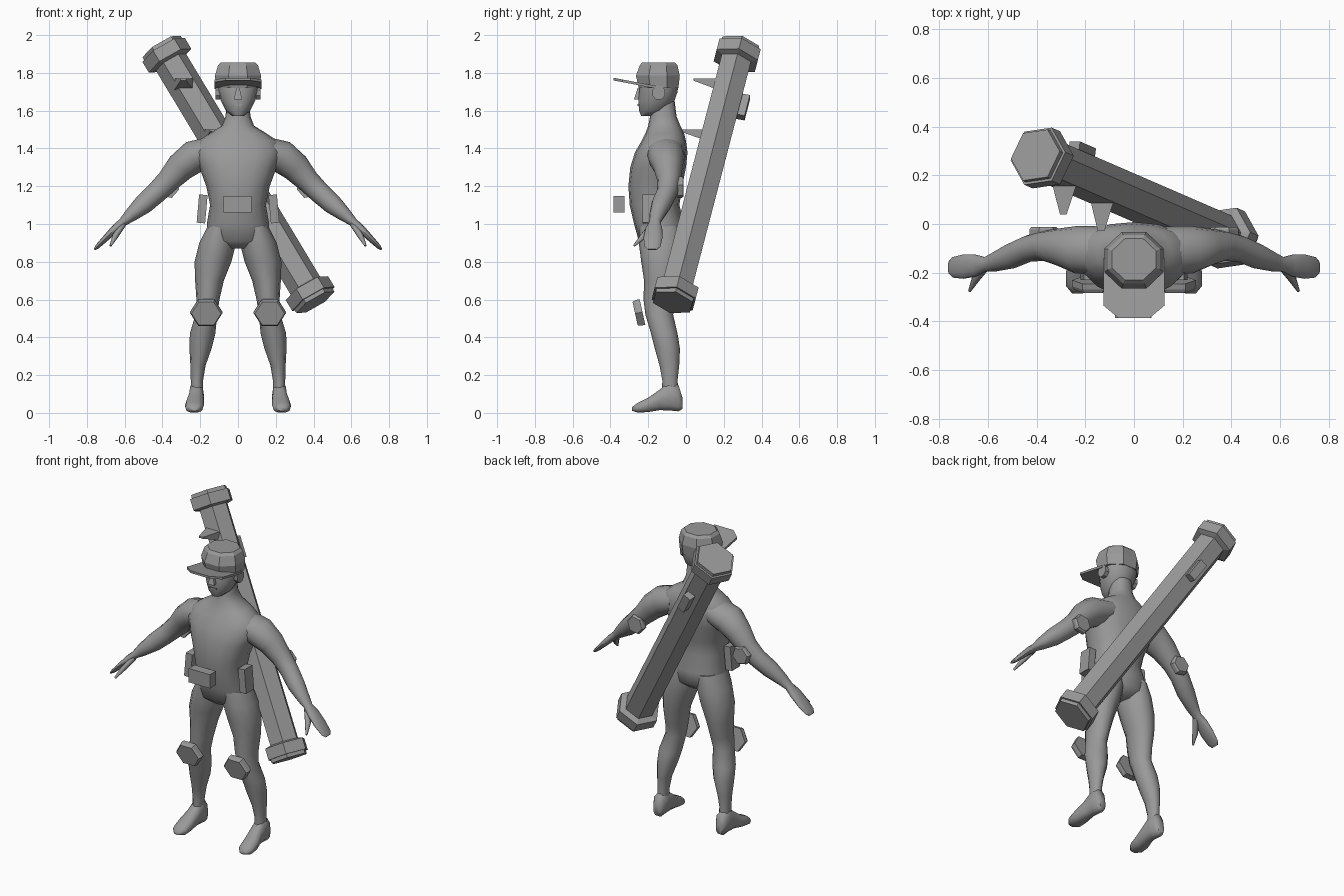
import bpy, bmesh, math
from mathutils import Vector, Matrix

if "Cube" in bpy.data.objects:
    bpy.data.objects.remove(bpy.data.objects["Cube"])

grey = bpy.data.materials.new("plain grey")
grey.diffuse_color = (0.32, 0.32, 0.32, 1)
grey.use_nodes = True
grey.node_tree.nodes["Principled BSDF"].inputs["Base Color"].default_value = grey.diffuse_color
X, Y, Z = Vector((1, 0, 0)), Vector((0, 1, 0)), Vector((0, 0, 1))


def finish(name, bm, smooth=None, mirror=False):
    bmesh.ops.recalc_face_normals(bm, faces=bm.faces)
    me = bpy.data.meshes.new(name)
    bm.to_mesh(me)
    bm.free()
    me.materials.append(grey)
    ob = bpy.data.objects.new(name, me)
    bpy.context.collection.objects.link(ob)
    if smooth:
        bpy.ops.object.select_all(action='DESELECT')
        ob.select_set(True)
        bpy.context.view_layer.objects.active = ob
        bpy.ops.object.shade_smooth_by_angle(angle=math.radians(smooth))
    if mirror:
        ob.modifiers.new("mirror", 'MIRROR').use_mirror_merge = False
    return ob


def loft(name, rings, n=14, flat=False, smooth=None, mirror=False, p=1.0):
    """Skin rings given as (centre, u half-axis, v half-axis)."""
    bm = bmesh.new()
    k = 1 / math.cos(math.pi / n) if flat else 1
    curve = lambda c: math.copysign(abs(c) ** p, c) * k
    loops = []
    for c, u, v in rings:
        loop = []
        for i in range(n):
            a = 2 * math.pi * (i + (0.5 if flat else 0)) / n
            loop.append(bm.verts.new(c + u * curve(math.cos(a)) + v * curve(math.sin(a))))
        loops.append(loop)
    for a, b in zip(loops, loops[1:]):
        for i in range(n):
            j = (i + 1) % n
            bm.faces.new((a[i], a[j], b[j], b[i]))
    bm.faces.new(loops[0])
    bm.faces.new(loops[-1])
    return finish(name, bm, smooth, mirror)


def upright(rows):
    """Rows of z, x0, x1, y0, y1 become level rings."""
    return [(Vector(((a + b) / 2, (c + d) / 2, z)), X * (b - a) / 2, Y * (d - c) / 2)
            for z, a, b, c, d in rows]


def limb(rows):
    """Rows of x, y, z, thickness, depth become rings square to the path."""
    pts = [Vector(r[:3]) for r in rows]
    out = []
    for i, r in enumerate(rows):
        t = (pts[min(i + 1, len(pts) - 1)] - pts[max(i - 1, 0)]).normalized()
        v = (Y - t * Y.dot(t)).normalized()
        out.append((pts[i], t.cross(v) * r[3], v * r[4]))
    return out


def box(name, centre, size, rot=None, mirror=False):
    bm = bmesh.new()
    m = Matrix.Translation(centre) @ (rot or Matrix()) @ Matrix.Diagonal((*size, 1))
    bmesh.ops.create_cube(bm, size=1, matrix=m)
    return finish(name, bm, None, mirror)


# Torso and neck
loft("torso", upright([
    (0.87, -.06, .06, -.20, -.07), (0.91, -.16, .16, -.25, -.02),
    (1.00, -.165, .165, -.275, -.01), (1.10, -.148, .148, -.298, -.035),
    (1.20, -.168, .168, -.305, -.02), (1.30, -.205, .205, -.295, 0),
    (1.38, -.235, .235, -.27, .008), (1.44, -.21, .21, -.235, 0),
    (1.48, -.15, .15, -.215, -.01), (1.52, -.085, .085, -.20, -.03),
    (1.57, -.066, .066, -.19, -.05), (1.65, -.06, .06, -.18, -.06)]),
    n=16, smooth=60, p=0.88)

# Arms with flat hands and thumbs
loft("arm", limb([
    (.13, -.11, 1.39, .075, .10), (.235, -.105, 1.355, .088, .098),
    (.305, -.095, 1.30, .078, .078), (.37, -.09, 1.228, .062, .062),
    (.43, -.10, 1.168, .057, .055), (.50, -.13, 1.105, .053, .053),
    (.57, -.155, 1.045, .036, .04), (.61, -.165, 1.01, .023, .03),
    (.65, -.17, .975, .022, .045), (.70, -.175, .925, .017, .05),
    (.745, -.178, .88, .012, .042), (.76, -.178, .865, .005, .025)]),
    n=12, smooth=60, mirror=True)
loft("thumb", limb([
    (.61, -.175, .995, .016, .02), (.65, -.225, .935, .016, .018),
    (.675, -.275, .885, .006, .006)]), n=8, smooth=60, mirror=True)

# Legs and feet
loft("leg", upright([
    (.99, .02, .16, -.25, -.02), (.90, .01, .205, -.25, -.012),
    (.80, .035, .23, -.237, -.018), (.70, .075, .227, -.222, -.03),
    (.60, .098, .22, -.225, -.05), (.52, .11, .225, -.215, -.068),
    (.42, .12, .255, -.185, -.045), (.34, .14, .257, -.165, -.032),
    (.25, .172, .252, -.14, -.036), (.17, .185, .25, -.125, -.045),
    (.09, .185, .25, -.13, -.035)]), n=12, smooth=60, mirror=True)
loft("foot", [(Vector((x, y, (a + b) / 2)), X * r, Z * (b - a) / 2) for y, x, r, a, b in (
    (-.018, .22, .022, .02, .08), (-.04, .22, .038, .005, .15),
    (-.09, .22, .04, .01, .168), (-.14, .222, .043, .012, .125),
    (-.20, .23, .05, .003, .082), (-.255, .232, .047, 0, .055),
    (-.285, .232, .022, .01, .032))], n=10, smooth=60, mirror=True, p=0.85)

# Head, nose, mouth and ears
loft("head", upright([
    (1.572, -.03, .03, -.238, -.16), (1.60, -.065, .065, -.25, -.10),
    (1.65, -.09, .09, -.255, -.06), (1.70, -.107, .107, -.25, -.042),
    (1.76, -.113, .113, -.245, -.037), (1.82, -.10, .10, -.23, -.05)]),
    n=14, smooth=50, p=0.92)
loft("nose", upright([(1.66, -.022, .022, -.275, -.23), (1.72, -.008, .008, -.256, -.23)]),
     n=4, flat=True)
box("mouth", (0, -.252, 1.63), (.05, .008, .008))
loft("ear", [(Vector((x, -.145, 1.695)), Y * .033, Z * .037) for x in (.095, .12)],
     n=8, flat=True, mirror=True)

# Cap crown and peak
loft("cap_crown", upright([
    (1.72, -.115, .115, -.25, -.04), (1.785, -.122, .122, -.265, -.033),
    (1.84, -.106, .106, -.245, -.045), (1.856, -.09, .09, -.23, -.06)]), n=8, flat=True)
bm = bmesh.new()
outline = [(-.125, -.14), (-.125, -.335), (-.065, -.385),
           (.065, -.385), (.125, -.335), (.125, -.14)]
slope = lambda y: 1.725 - (y + .2) * .19
low = [bm.verts.new((x, y, slope(y))) for x, y in outline]
high = [bm.verts.new((x, y, slope(y) + .014)) for x, y in outline]
bm.faces.new(low)
bm.faces.new(high)
for i in range(6):
    j = (i + 1) % 6
    bm.faces.new((low[i], low[j], high[j], high[i]))
finish("cap_peak", bm)

# Knee and elbow pads
up = Vector((0, -.22, 1)).normalized()
out = Vector((0, 1, .22)).normalized()
loft("knee_pad", [(Vector((.168, -.25, .53)) + out * d, X * r, up * r * .93)
                  for d, r in ((-.02, .078), (-.005, .086), (.02, .086))], n=6, mirror=True)
along = Vector((.65, 0, -.75)).normalized()
loft("elbow_pad", [(Vector((.37, y, 1.195)), along * r, along.cross(Y) * r)
                   for y, r in ((-.045, .06), (-.022, .06), (-.012, .052))], n=6, mirror=True)

# Belt pouches
box("front_pouch", (-.003, -.355, 1.105), (.15, .06, .088))
box("side_pouch", (.19, -.19, 1.08), (.045, .08, .15),
    Matrix.Rotation(math.radians(-5), 4, 'Y'), mirror=True)

# Six-sided launcher slung over the back
top, bottom = Vector((-.405, .283, 1.94)), Vector((.41, -.07, .585))
axis = bottom - top
length = axis.length
axis.normalize()
u = (X - axis * X.dot(axis)).normalized()
v = axis.cross(u)
half = [(0, .116), (.022, .118), (.022, .13), (.09, .13), (.1, .092)]
stations = half + [(length - s, r) for s, r in reversed(half)]
loft("launcher_tube", [(top + axis * s, u * r, v * r) for s, r in stations], n=6)

# Launcher grips and rear sight
for i, (x, z, y0, y1) in enumerate(((-.285, 1.74, .17, .04), (-.13, 1.47, .11, -.028))):
    loft(f"launcher_grip_{i + 1}", [(Vector((x, y0, z)), X * .052, Z * .03),
         (Vector((x - .005, y1, z + .024)), X * .014, Z * .005)], n=4, flat=True)
back = (Y - axis * Y.dot(axis)).normalized()
frame = Matrix((axis.cross(back), back, axis)).transposed().to_4x4()
box("launcher_sight", Vector((-.213, .30, 1.62)), (.05, .05, .13), frame)
